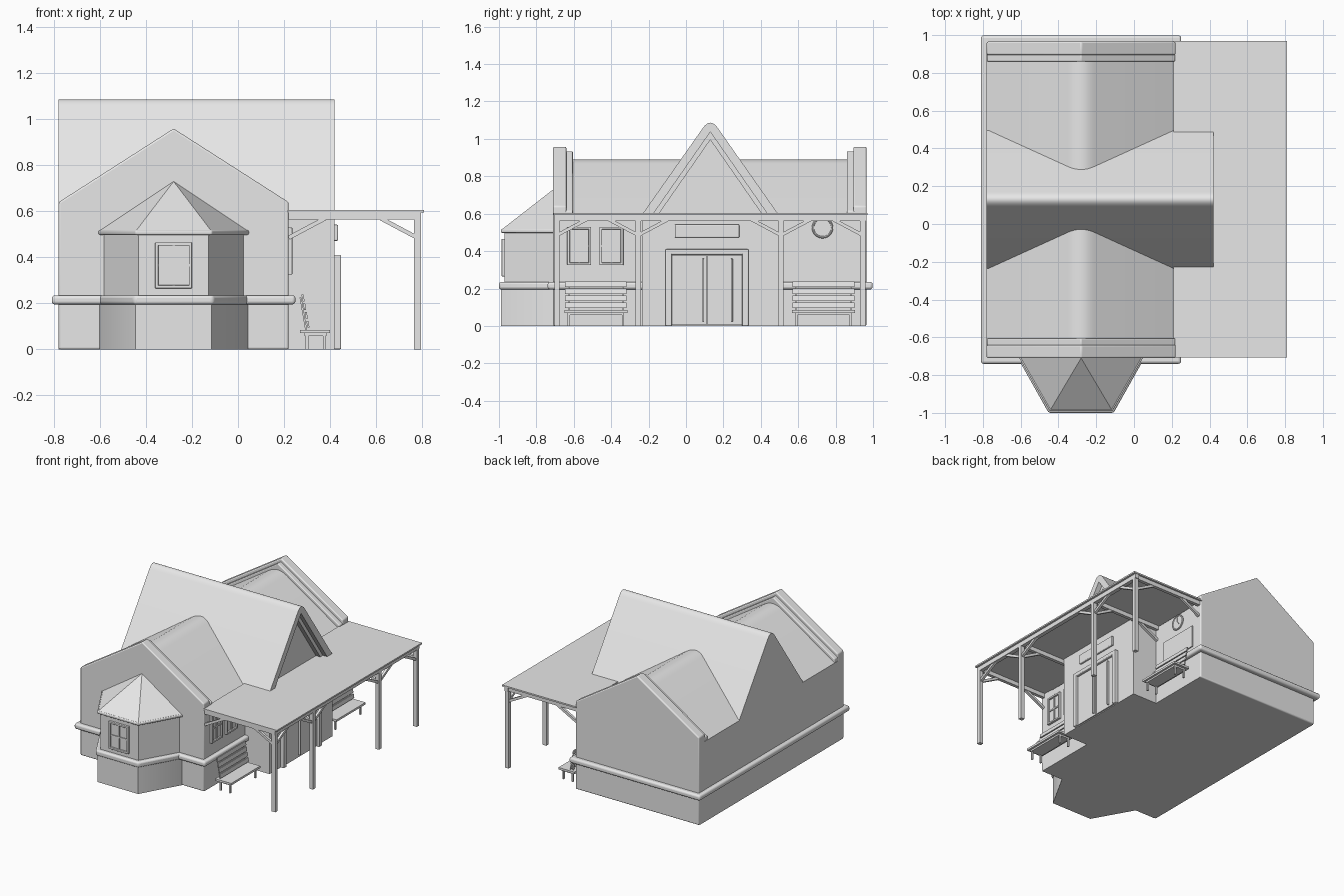
import bpy, bmesh, math
from mathutils import Vector

cube = bpy.data.objects.get("Cube")
if cube:
    bpy.data.objects.remove(cube, do_unlink=True)

grey = bpy.data.materials.new("plain_grey")
grey.use_nodes = True
grey.diffuse_color = (0.8, 0.8, 0.8, 1)
grey.node_tree.nodes["Principled BSDF"].inputs["Base Color"].default_value = (0.8, 0.8, 0.8, 1)


def finish(name, bm, bevel=0):
    bmesh.ops.recalc_face_normals(bm, faces=bm.faces)
    mesh = bpy.data.meshes.new(name)
    bm.to_mesh(mesh)
    bm.free()
    mesh.materials.append(grey)
    ob = bpy.data.objects.new(name, mesh)
    bpy.context.collection.objects.link(ob)
    if bevel:
        mod = ob.modifiers.new("Bevel", 'BEVEL')
        mod.width, mod.segments = bevel, 3
    bpy.ops.object.select_all(action='DESELECT')
    ob.select_set(True)
    bpy.context.view_layer.objects.active = ob
    bpy.ops.object.shade_smooth_by_angle(angle=math.radians(30))
    return ob


def prism(name, pts, axis, a, b, bevel=0):
    """Extrude a 2D outline along an axis from a to b."""
    put = {'x': lambda p, t: (t, p[0], p[1]),
           'y': lambda p, t: (p[0], t, p[1]),
           'z': lambda p, t: (p[0], p[1], t)}[axis]
    bm = bmesh.new()
    lo = [bm.verts.new(put(p, a)) for p in pts]
    hi = [bm.verts.new(put(p, b)) for p in pts]
    bm.faces.new(lo)
    bm.faces.new(hi)
    for i in range(len(pts)):
        j = (i + 1) % len(pts)
        bm.faces.new((lo[i], lo[j], hi[j], hi[i]))
    return finish(name, bm, bevel)


def box(name, x, y, z, bevel=0):
    return prism(name, [(x[0], y[0]), (x[1], y[0]), (x[1], y[1]), (x[0], y[1])], 'z', *z, bevel)


def plate(name, side, base, depth, u, z, bevel=0):
    """Box standing out from a wall that faces +x or -y."""
    if side == 'x':
        return box(name, (base - 0.005, base + depth), u, z, bevel)
    return box(name, u, (base - depth, base + 0.005), z, bevel)


def strut(name, p, q, w):
    """Square bar between two points."""
    p, q = Vector(p), Vector(q)
    bm = bmesh.new()
    bmesh.ops.create_cube(bm, size=1)
    bmesh.ops.scale(bm, vec=(w, w, (q - p).length), verts=bm.verts)
    ob = finish(name, bm)
    ob.rotation_mode = 'QUATERNION'
    ob.rotation_quaternion = (q - p).to_track_quat('Z', 'Y')
    ob.location = (p + q) / 2
    return ob


def ridge(mid, half, eave, peak, soft=0.0):
    """Gable line from left eave to right eave, with a rounded ridge."""
    if not soft:
        return [(mid - half, eave), (mid, peak), (mid + half, eave)]
    drop = soft * (peak - eave) / half
    pts = [(mid - half, eave)]
    for i in range(9):
        t = i / 8
        pts.append((mid + soft * (2 * t - 1), peak - drop * ((1 - t) ** 2 + t ** 2)))
    return pts + [(mid + half, eave)]


W, E, MID = -0.78, 0.22, -0.28      # side walls and ridge of the main hall
F, B = -0.71, 0.965                 # front and back ends
CY, CX = 0.13, 0.42                 # cross gable centre line and front

# Main hall and its stepped gable parapets
prism("main_hall", [(W, 0)] + ridge(MID, 0.5, 0.588, 0.912, 0.07) + [(E, 0)], 'y', F + 0.01, B - 0.01)
for name, end, s in (("front", F, 1), ("back", B, -1)):
    outer = [(W, 0)] + ridge(MID, 0.5, 0.64, 0.96) + [(E, 0)]
    prism(name + "_parapet", outer, 'y', end, end + s * 0.07, 0.008)
    inner = [(W + 0.002, 0.5)] + ridge(MID, 0.498, 0.615, 0.935) + [(E - 0.002, 0.5)]
    prism(name + "_parapet_step", inner, 'y', end + s * 0.06, end + s * 0.105, 0.006)

# Cross gable with a recessed porch-side face
top = ridge(CY, 0.365, 0.595, 1.115, 0.04)
prism("cross_gable_roof", [(CY - 0.365, 0.55)] + top + [(CY + 0.365, 0.55)], 'x', W, 0.35)
prism("entrance_block", [(CY - 0.365, 0), (CY + 0.365, 0), (CY + 0.365, 0.595), (CY - 0.365, 0.595)], 'x', W + 0.003, CX)
step1 = ridge(CY, 0.308, 0.595, 1.037)
step2 = ridge(CY, 0.278, 0.595, 0.995)
prism("gable_edge", top + step1[::-1], 'x', 0.34, CX)
prism("gable_inner_trim", step1 + step2[::-1], 'x', 0.34, 0.385)


# Bay window
def bay(wide, narrow, front):
    return [(MID - wide, F + 0.02), (MID - wide, F), (MID - narrow, front),
            (MID + narrow, front), (MID + wide, F), (MID + wide, F + 0.02)]


prism("bay_base", bay(0.323, 0.165, -0.99), 'z', 0, 0.21)
prism("bay_wall", bay(0.303, 0.152, -0.97), 'z', 0.2, 0.51)
eave = bay(0.327, 0.166, -0.99)
prism("bay_eave", eave, 'z', 0.498, 0.518, 0.006)
bm = bmesh.new()
rim = [bm.verts.new((x, y, 0.512)) for x, y in eave[1:5]]
apex = bm.verts.new((MID, F, 0.73))
bm.faces.new(rim)
for i in range(4):
    bm.faces.new((rim[i], rim[(i + 1) % 4], apex))
finish("bay_roof", bm)

# Moulded rail around the walls and bay
box("wall_rail", (W - 0.03, E + 0.03), (F - 0.03, B + 0.033), (0.195, 0.235), 0.014)
prism("bay_rail", bay(0.335, 0.172, -1.0), 'z', 0.195, 0.235, 0.012)


# Windows with four panes
def window(name, side, base, u, z):
    t = 0.014
    um, zm = (u[0] + u[1]) / 2, (z[0] + z[1]) / 2
    plate(name + "_glass", side, base, 0.004, u, z)
    for k, a in enumerate((u[0], u[1] - t)):
        plate(f"{name}_jamb_{k}", side, base, 0.016, (a, a + t), z, 0.003)
    for k, a in enumerate((z[0], z[1] - t)):
        plate(f"{name}_rail_{k}", side, base, 0.016, u, (a, a + t), 0.003)
    plate(name + "_mullion", side, base, 0.01, (um - 0.005, um + 0.005), z)
    plate(name + "_bar", side, base, 0.01, u, (zm - 0.005, zm + 0.005))


window("bay_window", 'y', -0.97, (-0.36, -0.2), (0.265, 0.465))
window("porch_window_a", 'x', E, (-0.635, -0.507), (0.325, 0.53))
window("porch_window_b", 'x', E, (-0.463, -0.335), (0.325, 0.53))

# Entrance doors, frame and blank sign
DY = 0.112
for s in (-1, 1):
    a, b = sorted((DY + s * 0.188, DY + s * 0.222))
    plate("door_jamb", 'x', CX, 0.028, (a, b), (0, 0.41), 0.005)
    a, b = sorted((DY + s * 0.003, DY + s * 0.188))
    plate("door_leaf", 'x', CX, 0.01, (a, b), (0.005, 0.38))
plate("door_lintel", 'x', CX, 0.028, (DY - 0.222, DY + 0.222), (0.382, 0.41), 0.005)
for y in (0.092, 0.245):
    plate("door_handle", 'x', CX, 0.024, (y - 0.005, y + 0.005), (0.02, 0.36), 0.003)
plate("sign_board", 'x', CX, 0.015, (-0.06, 0.285), (0.472, 0.542), 0.005)

# Notice board and clock
plate("notice_board", 'x', E, 0.008, (0.58, 0.885), (0.272, 0.432))
KY, KZ = 0.73, 0.525
disc = [(KY + 0.052 * math.cos(i * math.tau / 32), KZ + 0.052 * math.sin(i * math.tau / 32)) for i in range(32)]
prism("clock_face", disc, 'x', E - 0.005, E + 0.008)
bpy.ops.mesh.primitive_torus_add(location=(E + 0.007, KY, KZ), rotation=(0, math.pi / 2, 0),
                                 major_radius=0.051, minor_radius=0.006, major_segments=32, minor_segments=8)
rim = bpy.context.object
rim.name = "clock_rim"
rim.data.materials.append(grey)
bpy.ops.object.shade_smooth_by_angle()
strut("hour_hand", (E + 0.011, KY, KZ), (E + 0.011, KY + 0.017, KZ - 0.018), 0.005)
strut("minute_hand", (E + 0.011, KY, KZ), (E + 0.011, KY, KZ + 0.034), 0.005)

# Porch roof, posts, beams and braces
box("porch_roof", (E - 0.01, 0.81), (F + 0.002, B + 0.005), (0.594, 0.605))
PX = 0.78
box("porch_long_beam", (PX - 0.015, PX + 0.015), (F + 0.005, B), (0.562, 0.594))
posts = (-0.69, -0.255, 0.508, 0.945)
for i, y in enumerate(posts):
    box("porch_post", (PX - 0.015, PX + 0.015), (y - 0.014, y + 0.014), (0, 0.594))
    box("porch_cross_beam", (E, PX), (y - 0.012, y + 0.012), (0.564, 0.594))
    strut("post_brace", (PX, y, 0.485), (PX - 0.16, y, 0.57), 0.018)
    strut("wall_brace", (E, y, 0.485), (E + 0.16, y, 0.57), 0.018)
    for s in (-1, 1):
        if F < y + s * 0.15 < B:
            strut("beam_brace", (PX, y, 0.485), (PX, y + s * 0.16, 0.57), 0.018)

# Benches
for y in (-0.482, 0.735):
    box("bench_seat", (0.27, 0.4), (y - 0.168, y + 0.168), (0.07, 0.085))
    box("bench_apron", (0.29, 0.385), (y - 0.15, y + 0.15), (0.058, 0.07))
    for s in (-1, 1):
        py = y + s * 0.145
        for x in (0.3, 0.375):
            box("bench_leg", (x - 0.006, x + 0.006), (py - 0.006, py + 0.006), (0, 0.07))
        strut("bench_back_post", (0.298, py, 0.075), (0.272, py, 0.225), 0.008)
    for i in range(4):
        z = 0.095 + i * 0.038
        x = 0.302 - i * 0.007
        prism("bench_back_slat", [(x, z), (x + 0.009, z), (x + 0.004, z + 0.029), (x - 0.005, z + 0.029)],
              'y', y - 0.165, y + 0.165)
